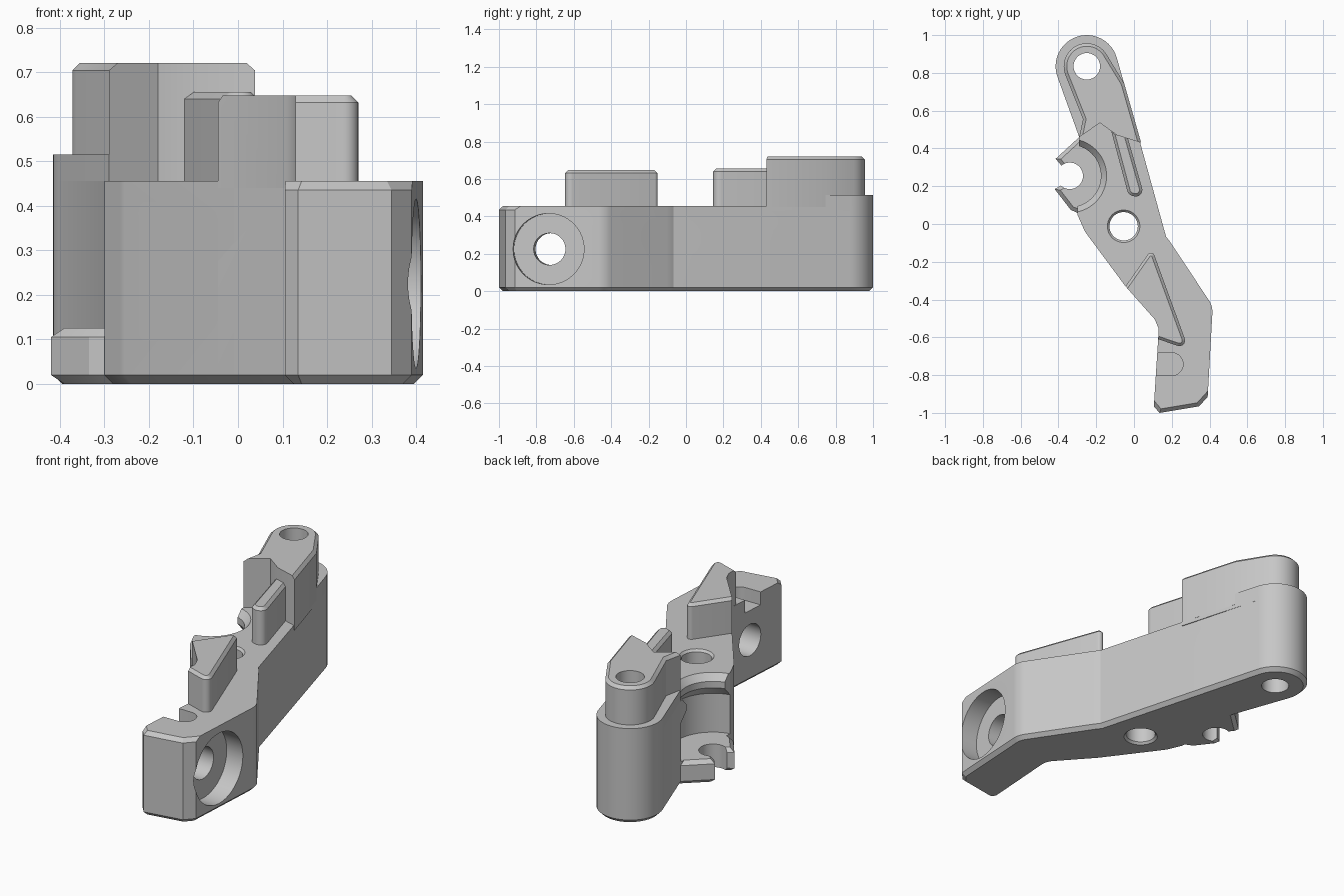
import bpy, bmesh, math
from mathutils import Matrix, Vector

if "Cube" in bpy.data.objects:
    bpy.data.objects.remove(bpy.data.objects["Cube"])

GREY = (0.57, 0.57, 0.57, 1)
grey = bpy.data.materials.new("plain grey")
grey.use_nodes = True
grey.diffuse_color = GREY
grey.node_tree.nodes["Principled BSDF"].inputs["Base Color"].default_value = GREY


def arc(cx, cy, r, a0, a1, n=24):
    """Points on an arc, angles in degrees."""
    angles = [math.radians(a0 + (a1 - a0) * i / n) for i in range(n + 1)]
    return [(cx + r * math.cos(a), cy + r * math.sin(a)) for a in angles]


def rounded(points, n=8):
    """Outline whose corners with a third value are filleted by that radius."""
    out = []
    for i, p in enumerate(points):
        if len(p) == 2:
            out.append(p)
            continue
        c = Vector(p[:2])
        a = (Vector(points[i - 1][:2]) - c).normalized()
        b = (Vector(points[(i + 1) % len(points)][:2]) - c).normalized()
        half = a.angle(b) / 2
        centre = c + (a + b).normalized() * p[2] / math.sin(half)
        u = c + a * p[2] / math.tan(half) - centre
        v = c + b * p[2] / math.tan(half) - centre
        sweep = math.pi - 2 * half
        for k in range(n + 1):
            t = sweep * k / n
            q = centre + (u * math.sin(sweep - t) + v * math.sin(t)) / math.sin(sweep)
            out.append((q.x, q.y))
    return out


def make_object(name, bm):
    bmesh.ops.recalc_face_normals(bm, faces=bm.faces)
    mesh = bpy.data.meshes.new(name)
    bm.to_mesh(mesh)
    bm.free()
    obj = bpy.data.objects.new(name, mesh)
    bpy.context.collection.objects.link(obj)
    mesh.materials.append(grey)
    return obj


def prism(name, outline, z0, z1, bevel=0, rule=None, matrix=None):
    """Extruded outline; level edges whose midpoint passes the rule are chamfered."""
    bm = bmesh.new()
    base = bm.faces.new([bm.verts.new((x, y, z0)) for x, y in outline])
    ext = bmesh.ops.extrude_face_region(bm, geom=[base], use_keep_orig=True)
    top = [g for g in ext["geom"] if isinstance(g, bmesh.types.BMVert)]
    bmesh.ops.translate(bm, verts=top, vec=(0, 0, z1 - z0))
    bmesh.ops.recalc_face_normals(bm, faces=bm.faces)
    if bevel:
        chosen = [e for e in bm.edges
                  if abs(e.verts[0].co.z - e.verts[1].co.z) < 1e-5
                  and rule((e.verts[0].co + e.verts[1].co) / 2)]
        bmesh.ops.bevel(bm, geom=chosen, offset=bevel, segments=1, affect="EDGES")
    if matrix:
        bm.transform(matrix)
    return make_object(name, bm)


def turned(name, profile, place, n=64):
    """Solid of revolution from (radius, height) pairs."""
    bm = bmesh.new()
    rings = [[bm.verts.new((x, y, h)) for x, y in arc(0, 0, r, 0, 360, n)[:-1]]
             for r, h in profile]
    for low, high in zip(rings, rings[1:]):
        for i in range(n):
            j = (i + 1) % n
            bm.faces.new((low[i], low[j], high[j], high[i]))
    bm.faces.new(rings[0])
    bm.faces.new(rings[-1])
    bm.transform(place)
    return make_object(name, bm)


def cut(cutter, *targets):
    """Subtract the cutter from every target and discard it."""
    for t in targets:
        mod = t.modifiers.new("cut", "BOOLEAN")
        mod.operation, mod.solver, mod.object = "DIFFERENCE", "EXACT", cutter
        bpy.context.view_layer.objects.active = t
        bpy.ops.object.modifier_apply(modifier=mod.name)
    bpy.data.objects.remove(cutter)


def sideways(x, y, z, dx, dy):
    """Frame with local z along (dx, dy), local y up."""
    d = Vector((dx, dy, 0)).normalized()
    up = Vector((0, 0, 1))
    m = Matrix((up.cross(d), up, d)).transposed().to_4x4()
    return Matrix.Translation((x, y, z)) @ m


TOP = 0.455
END = (-0.25, 0.835)
v_front = [(-0.29, 0.46), (-0.18, 0.535), (-0.09, 0.47), (0.038, 0.43)]

# Main bent arm with a rounded end
arm = prism("arm", arc(*END, 0.165, 16, 201) + rounded([
    (-0.29, 0.46), (-0.3, 0.05), (-0.26, -0.04, 0.1), (-0.045, -0.33),
    (0.133, -0.53, 0.07), (0.105, -0.965), (0.135, -1.0), (0.345, -0.965),
    (0.39, -0.915), (0.417, -0.435, 0.11), (0.185, -0.085, 0.35)]),
    0, TOP, 0.02,
    lambda p: p.z < 0.01 or (p.y < -0.93 and p.x > 0.12))

# Low clip tab beside the arm
tab = prism("clip_tab", [
    (-0.28, 0.05), (-0.335, 0.075), (-0.42, 0.185), (-0.385, 0.205), (-0.385, 0.31),
    (-0.415, 0.345), (-0.29, 0.46), (-0.2, 0.4), (-0.2, 0.08)],
    0, 0.125, 0.02, lambda p: p.x < -0.25)

# Raised head on a ledge at the rounded end
ledge = prism("end_ledge", arc(*END, 0.165, 16, 201) + v_front, 0.43, 0.515)
head = prism("end_head", arc(*END, 0.122, 30, 201) + [(-0.27, 0.555)]
             + v_front + [(-0.052, 0.745)], 0.45, 0.72, 0.016,
             lambda p: p.z > 0.7 and (p.y > 0.54 or p.x < -0.27))

# Upright ribs on the top face
prism("straight_rib", rounded([(-0.12, 0.49), (-0.03, 0.155, 0.035),
                               (0.06, 0.13, 0.035), (-0.04, 0.48)]),
      0.44, 0.655, 0.015, lambda p: p.z > 0.64)
prism("triangular_rib", rounded([
    (0.095, -0.13, 0.02), (-0.045, -0.33), (0.11, -0.505), (0.131, -0.555),
    (0.129, -0.61), (0.29, -0.665, 0.03)]), 0.44, 0.647, 0.015,
    lambda p: p.z > 0.64 and (p.x > 0.14 or p.y > -0.29))

# Vertical holes
cut(turned("end_hole", [(0.07, -0.1), (0.07, 0.9)],
           Matrix.Translation((*END, 0))), arm, ledge, head)
cut(turned("middle_hole", [(0.095, -0.01), (0.075, 0.012), (0.075, TOP - 0.012),
                           (0.095, TOP + 0.01)],
           Matrix.Translation((-0.055, -0.012, 0))), arm)

# Clip seat: round groove above the tab, and the clip hole
clip = Matrix.Translation((-0.34, 0.255, 0))
cut(turned("clip_groove", [(0.208, 0.125), (0.208, 0.335), (0.165, 0.385), (0.165, 0.42),
                           (0.208, 0.47)], clip), arm)
cut(turned("clip_hole", [(0.07, -0.1), (0.07, 0.3)], clip), arm, tab)

# Cross screw hole with counterbore
cut(turned("screw_hole", [(0.085, -0.6), (0.085, -0.1), (0.19, -0.1), (0.19, 0.1)],
           sideways(0.4, -0.735, 0.225, 1, -0.055)), arm)


# Sideways slot through the bend, with a sunken rim
def slot(w, h):
    r = h / 2
    return arc(w / 2 - r, 0, r, -90, 90) + arc(r - w / 2, 0, r, 90, 270)


frame = sideways(0.22, -0.09, 0.275, 0.91, 0.41)
cut(prism("cross_slot", slot(0.22, 0.13), -0.7, 0.2, matrix=frame), arm)
cut(prism("slot_rim", slot(0.29, 0.22), -0.03, 0.2, matrix=frame), arm)

# Shallow open-sided pocket near the foot
cut(prism("foot_pocket", [(0.0, -0.805)] + arc(0.2, -0.742, 0.06, -85, 85) + [(0.0, -0.68)],
          0.385, 0.6), arm)

bpy.ops.object.select_all(action="DESELECT")
for obj in bpy.context.collection.objects:
    if obj.type == "MESH":
        obj.select_set(True)
        bpy.context.view_layer.objects.active = obj
bpy.ops.object.shade_smooth_by_angle(angle=math.radians(25))
